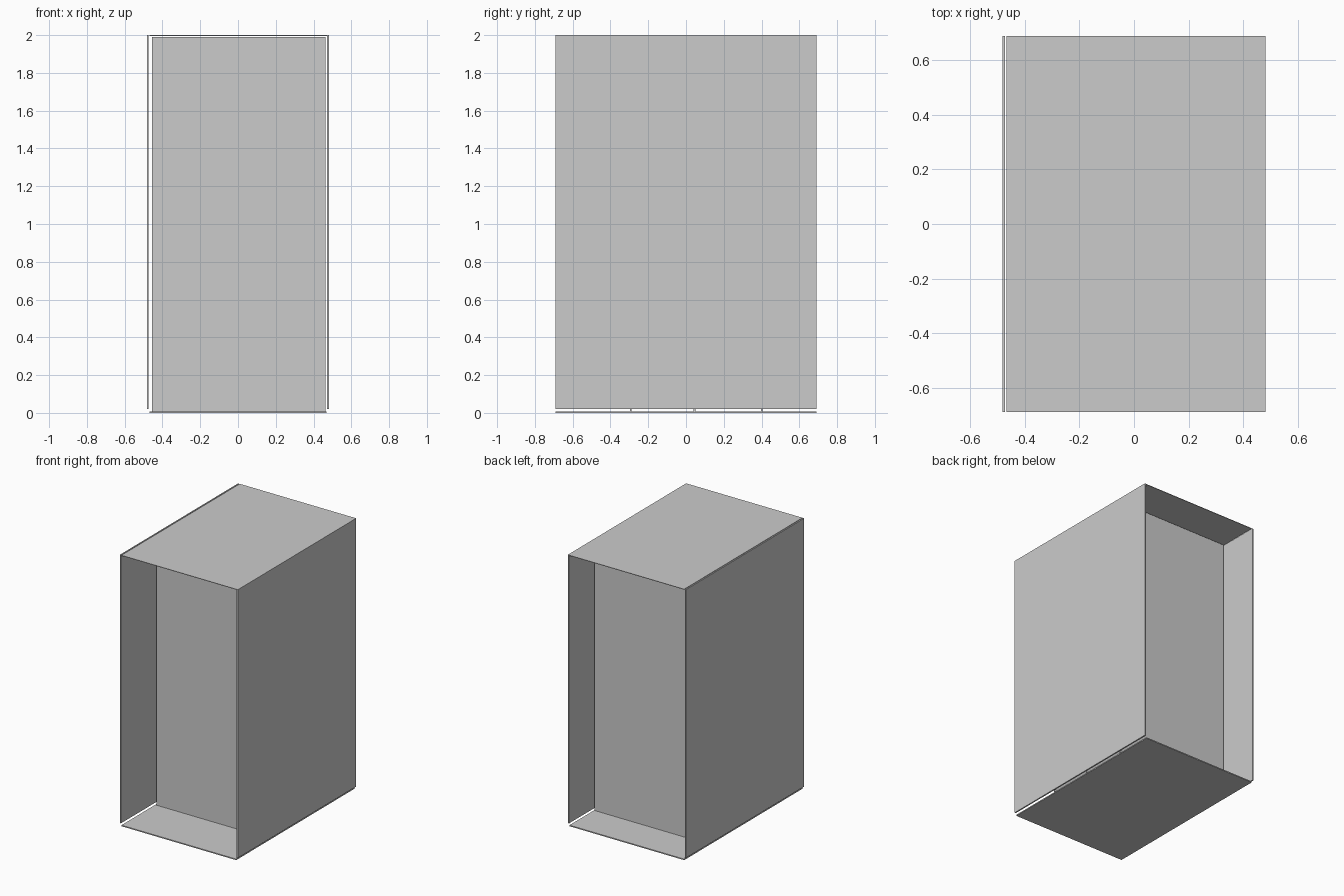
import bpy

if "Cube" in bpy.data.objects:
    bpy.data.objects.remove(bpy.data.objects["Cube"])


def board(name, x, y, z):
    """Box spanning the given (min, max) ranges."""
    spans = (x, y, z)
    bpy.ops.mesh.primitive_cube_add(size=1, location=[(a + b) / 2 for a, b in spans])
    ob = bpy.context.object
    ob.name = name
    ob.scale = [b - a for a, b in spans]
    bpy.ops.object.transform_apply(location=False, rotation=False, scale=True)
    return ob


DEPTH = (-0.69, 0.69)

# Outer shell: two sides raised off the floor, thin top and base
board("left_side", (-0.482, -0.473), DEPTH, (0.02, 2.0))
board("right_side", (0.472, 0.482), DEPTH, (0.02, 2.0))
board("top_board", (-0.468, 0.481), DEPTH, (1.996, 2.0))
board("base_board", (-0.468, 0.468), DEPTH, (0.0, 0.008))

# Upright partitions across the inside
for i, y in enumerate((-0.293, 0.045, 0.4)):
    board(f"partition_{i + 1}", (-0.456, 0.463), (y - 0.004, y + 0.004), (0.008, 1.99))
